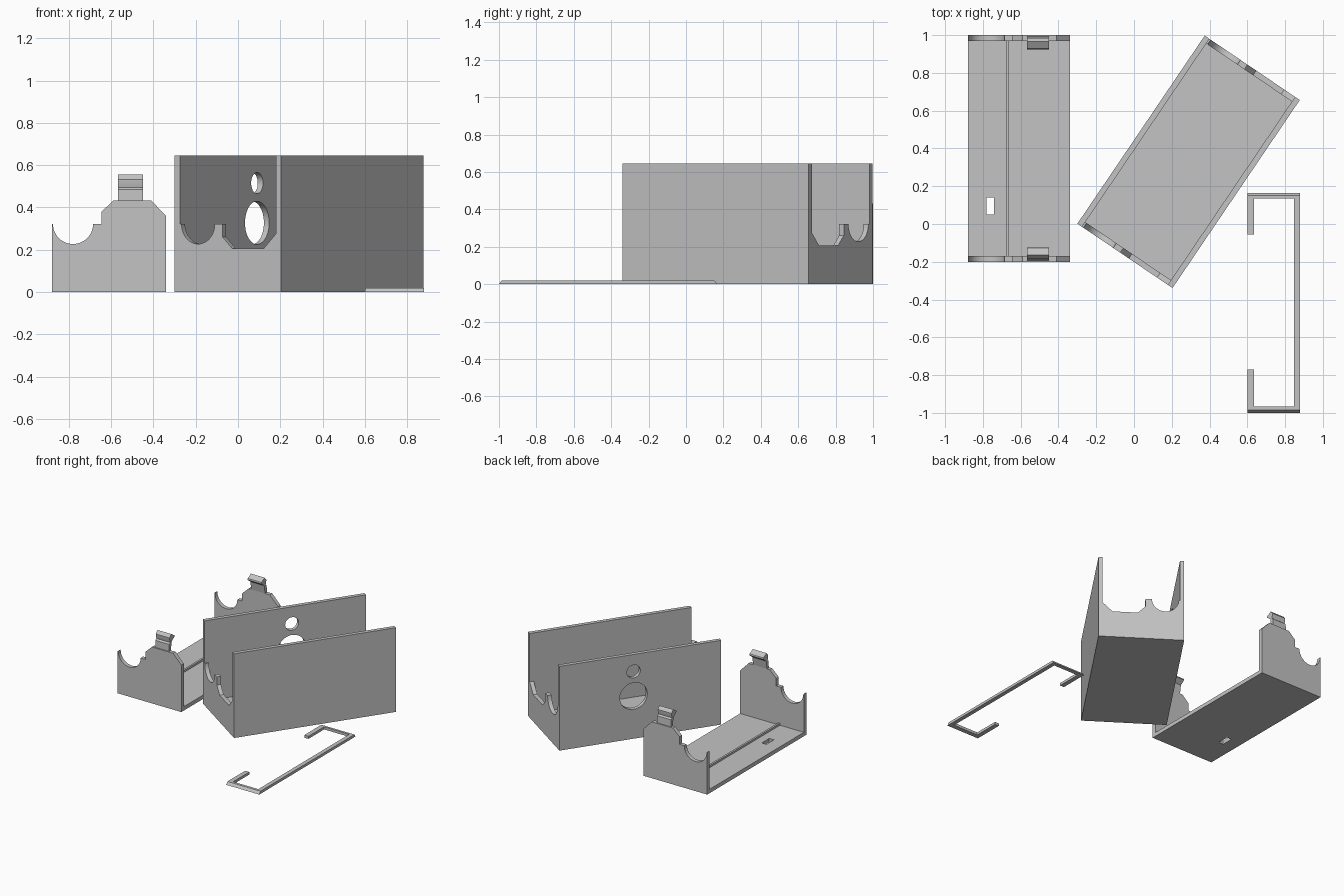
import bpy, bmesh, math
from mathutils import Matrix, Vector

if "Cube" in bpy.data.objects:
    bpy.data.objects.remove(bpy.data.objects["Cube"])

grey = bpy.data.materials.new("light grey plastic")
grey.diffuse_color = (0.55, 0.55, 0.55, 1)
grey.use_nodes = True
grey.node_tree.nodes["Principled BSDF"].inputs["Base Color"].default_value = grey.diffuse_color


def prism(name, pts, a, b, axis, matrix=Matrix()):
    """Extrude a 2D outline from a to b along an axis."""
    place = {"x": lambda p, t: (t, p[0], p[1]),
             "y": lambda p, t: (p[0], t, p[1]),
             "z": lambda p, t: (p[0], p[1], t)}[axis]
    bm = bmesh.new()
    lo = [bm.verts.new(place(p, a)) for p in pts]
    hi = [bm.verts.new(place(p, b)) for p in pts]
    bm.faces.new(lo)
    bm.faces.new(hi[::-1])
    n = len(pts)
    for i in range(n):
        j = (i + 1) % n
        bm.faces.new((lo[i], hi[i], hi[j], lo[j]))
    bmesh.ops.recalc_face_normals(bm, faces=bm.faces)
    me = bpy.data.meshes.new(name)
    bm.to_mesh(me)
    bm.free()
    me.transform(matrix)
    me.materials.append(grey)
    ob = bpy.data.objects.new(name, me)
    bpy.context.collection.objects.link(ob)
    return ob


def rect(x0, x1, y0, y1):
    return [(x0, y0), (x1, y0), (x1, y1), (x0, y1)]


def arc(cx, cz, r, a0, a1, n=24):
    return [(cx + r * math.cos(math.radians(a0 + (a1 - a0) * i / n)),
             cz + r * math.sin(math.radians(a0 + (a1 - a0) * i / n))) for i in range(n + 1)]


def cut(ob, cutters):
    """Subtract the cutters, then remove them."""
    for c in cutters:
        m = ob.modifiers.new("cut", "BOOLEAN")
        m.operation, m.solver, m.object = "DIFFERENCE", "EXACT", c
        c.hide_render = True
    bpy.context.view_layer.update()
    dg = bpy.context.evaluated_depsgraph_get()
    me = bpy.data.meshes.new_from_object(ob.evaluated_get(dg))
    ob.modifiers.clear()
    ob.data = me
    for c in cutters:
        bpy.data.objects.remove(c)


T = 0.03  # wall thickness

# Tray: floor with a slot, low rib, two shaped ends with snap hooks
floor = prism("tray_floor", rect(-0.88, -0.34, -0.2 + T, 1 - T), 0, T, "z")
cut(floor, [prism("slot_cutter", rect(-0.78, -0.74, 0.05, 0.14), -0.1, 0.1, "z")])
prism("tray_rib", rect(-0.677, -0.662, -0.2 + T, 1 - T), T, 0.045, "z")

tray_end = ([(-0.88, 0), (-0.34, 0), (-0.34, 0.36), (-0.41, 0.432), (-0.59, 0.432),
             (-0.645, 0.38), (-0.645, 0.322)]
            + arc(-0.78, 0.322, 0.095, 0, -180) + [(-0.88, 0.322)])
hook = [(0.008, 0.432), (T, 0.432), (0.04, 0.495), (0.075, 0.522), (0.072, 0.532),
        (0.035, 0.555), (0.015, 0.532), (0.015, 0.525), (0.022, 0.495), (0.01, 0.485)]
for side, edge, s in (("front", -0.2, 1), ("back", 1.0, -1)):
    prism(side + "_tray_end", tray_end, edge, edge + s * T, "y")
    prism(side + "_tray_hook", [(edge + s * u, z) for u, z in hook], -0.567, -0.45, "x")

# Open box, turned in plan: floor, two tall sides, two low shaped ends
M = Matrix.Translation((0.289, 0.329, 0)) @ Matrix.Rotation(math.radians(-34.1), 4, "Z")
W, L, H = 0.304, 0.601, 0.645
prism("box_floor", rect(-W + T, W - T, -L + T, L - T), 0, T, "z", M)
prism("box_right_side", rect(W - T, W, -L, L), 0, H, "z", M)
left = prism("box_left_side", rect(-W, -W + T, -L, L), 0, H, "z", M)
cut(left, [prism("hole_cutter", arc(0.05, z, r, 0, 352.5, 47), -W - 0.1, -W + 0.1, "x", M)
           for z, r in ((0.327, 0.102), (0.515, 0.05))])

box_end = ([(-W + T, 0), (W - T, 0), (W - T, 0.275), (0.205, 0.206), (0.025, 0.206),
            (-0.03, 0.26), (-0.03, 0.322)]
           + arc(-0.17, 0.322, 0.095, 0, -180) + [(-W + T, 0.322)])
for side, s in (("front", -1), ("back", 1)):
    prism(side + "_box_end", box_end, s * L, s * (L - T), "y", M)

# Flat wire clip with inward tips and sloped ends
clip = [(0.60, 0.165), (0.88, 0.165), (0.88, -1.0), (0.60, -1.0), (0.60, -0.77),
        (0.635, -0.77), (0.635, -0.965), (0.848, -0.965), (0.848, 0.135),
        (0.635, 0.135), (0.635, -0.055), (0.60, -0.055)]
wire = prism("wire_clip", clip, 0, 0.02, "z")
for v in wire.data.vertices:
    if v.co.z > 0.01:
        if v.co.y > 0.16:
            v.co.y -= 0.013
        elif v.co.y < -0.99:
            v.co.y += 0.015

# Keep curved cut-outs smooth and corners crisp
for ob in bpy.context.collection.objects:
    ob.select_set(True)
    bpy.context.view_layer.objects.active = ob
bpy.ops.object.shade_smooth_by_angle(angle=math.radians(25))
